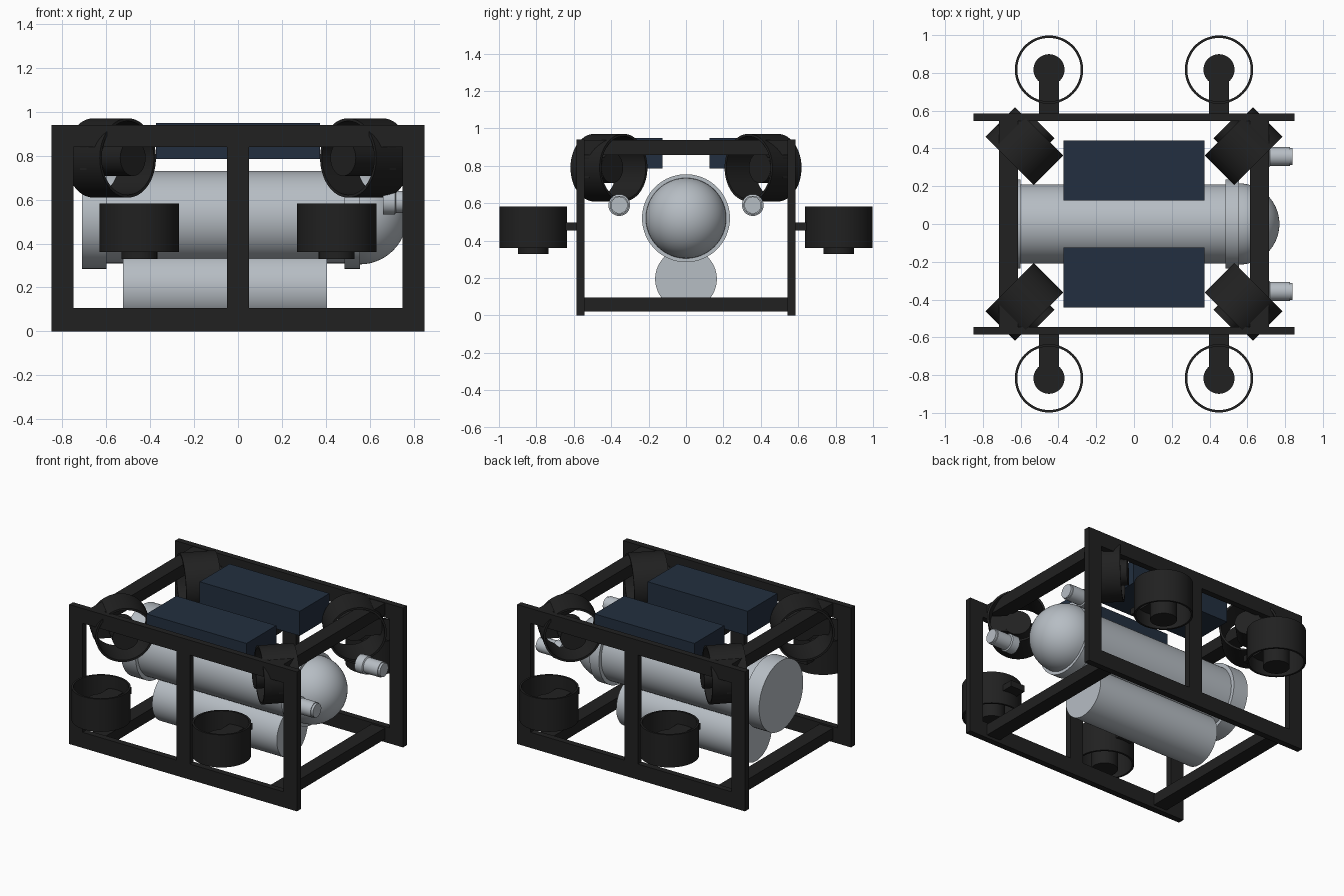
import bpy, bmesh, math
from mathutils import Matrix, Vector

cube = bpy.data.objects.get("Cube")
if cube:
    bpy.data.objects.remove(cube, do_unlink=True)


def material(name, rgb):
    m = bpy.data.materials.new(name)
    m.use_nodes = True
    m.diffuse_color = (*rgb, 1)
    m.node_tree.nodes["Principled BSDF"].inputs["Base Color"].default_value = (*rgb, 1)
    return m


BLACK = material("matte black", (0.015, 0.015, 0.015))
NAVY = material("dark navy", (0.016, 0.028, 0.05))
GREY = material("light grey", (0.47, 0.51, 0.55))


def finish(bm, name, mat, matrix=Matrix(), smooth=True):
    bmesh.ops.recalc_face_normals(bm, faces=bm.faces)
    me = bpy.data.meshes.new(name)
    bm.to_mesh(me)
    bm.free()
    me.materials.append(mat)
    me.transform(matrix)
    ob = bpy.data.objects.new(name, me)
    bpy.context.collection.objects.link(ob)
    if smooth:
        bpy.ops.object.select_all(action="DESELECT")
        ob.select_set(True)
        bpy.context.view_layer.objects.active = ob
        bpy.ops.object.shade_smooth_by_angle(angle=math.radians(35))
    return ob


def add_box(bm, lo, hi):
    lo, hi = Vector(lo), Vector(hi)
    m = Matrix.Translation((lo + hi) / 2) @ Matrix.Diagonal((*(hi - lo), 1))
    bmesh.ops.create_cube(bm, size=1, matrix=m)


def box(name, mat, lo, hi, matrix=Matrix()):
    bm = bmesh.new()
    add_box(bm, lo, hi)
    return finish(bm, name, mat, matrix, smooth=False)


def lathe(name, mat, profile, matrix, closed=False, steps=64):
    """Spin (radius, height) points around local z."""
    bm = bmesh.new()
    vs = [bm.verts.new((r, 0, h)) for r, h in profile]
    es = [bm.edges.new(p) for p in zip(vs, vs[1:])]
    if closed:
        es.append(bm.edges.new((vs[-1], vs[0])))
    bmesh.ops.spin(bm, geom=vs + es, axis=(0, 0, 1), cent=(0, 0, 0),
                   angle=math.tau, steps=steps)
    bmesh.ops.remove_doubles(bm, verts=bm.verts, dist=1e-4)
    return finish(bm, name, mat, matrix)


def along_x(y, z):
    return Matrix.Translation((0, y, z)) @ Matrix.Rotation(math.pi / 2, 4, "Y")


# Side frames: a flat rectangle cut by two windows
xs = [-0.85, -0.75, -0.05, 0.05, 0.75, 0.85]
zs = [0, 0.105, 0.84, 0.94]
for side, name in ((-1, "front_frame"), (1, "back_frame")):
    bm = bmesh.new()
    grid = [[bm.verts.new((x, side * 0.544, z)) for z in zs] for x in xs]
    for i in range(5):
        for j in range(3):
            if not (j == 1 and i in (1, 3)):
                bm.faces.new((grid[i][j], grid[i + 1][j],
                              grid[i + 1][j + 1], grid[i][j + 1]))
    ext = bmesh.ops.extrude_face_region(bm, geom=bm.faces[:])
    bmesh.ops.translate(bm, vec=(0, side * 0.041, 0),
                        verts=[g for g in ext["geom"] if isinstance(g, bmesh.types.BMVert)])
    finish(bm, name, BLACK, smooth=False)

# Cross bars joining the side frames
for side, word in ((-1, "right"), (1, "left")):
    x0, x1 = sorted((side * 0.615, side * 0.716))
    box(word + "_lower_bar", BLACK, (x0, -0.545, 0.02), (x1, 0.545, 0.095))
    box(word + "_upper_bar", BLACK, (x0, -0.545, 0.857), (x1, 0.545, 0.937))

# Floats on top
for side, word in ((-1, "front"), (1, "back")):
    y0, y1 = sorted((side * 0.125, side * 0.442))
    box(word + "_float", NAVY, (-0.373, y0, 0.785), (0.373, y1, 0.95))

# Main hull with end flanges and a rounded nose
hull = [(0, -0.71), (0.235, -0.71), (0.235, -0.60), (0.21, -0.60), (0.21, 0.485),
        (0.235, 0.485), (0.235, 0.555), (0.215, 0.555)]
for i in range(1, 15):
    a = i * math.pi / 28
    hull.append((0.215 * math.cos(a), 0.555 + 0.215 * math.sin(a)))
lathe("main_hull", GREY, hull, along_x(0, 0.52))

# Lower battery tube
lathe("battery_tube", GREY, [(0, -0.525), (0.165, -0.525), (0.165, 0.405), (0, 0.405)],
      along_x(0, 0.195))

# Lamps
for side, word in ((-1, "front"), (1, "back")):
    lathe(word + "_lamp", GREY,
          [(0, 0.66), (0.058, 0.66), (0.058, 0.715), (0.05, 0.72), (0.05, 0.825),
           (0.045, 0.825), (0.045, 0.84), (0, 0.84)],
          along_x(side * 0.357, 0.59), steps=40)


# Thruster: duct ring around local z, hub sticking out at -z, arm along +y
def thruster(name, matrix, arm_length):
    lathe(name + "_duct", BLACK, [(0.168, -0.11), (0.181, -0.11), (0.181, 0.11), (0.168, 0.11)],
          matrix, closed=True)
    lathe(name + "_hub", BLACK, [(0, -0.143), (0.082, -0.143), (0.082, 0.025), (0, 0.025)],
          matrix, steps=40)
    box(name + "_arm", BLACK, (-0.054, 0.03, -0.018), (0.054, arm_length, 0.024), matrix)


for sx, wx in ((-1, "right"), (1, "left")):
    for sy, wy in ((-1, "front"), (1, "back")):
        # Lifting thrusters outside the frame
        turn = Matrix.Rotation(math.pi if sy > 0 else 0, 4, "Z")
        thruster(f"{wy}_{wx}_lift_thruster",
                 Matrix.Translation((sx * 0.45, sy * 0.817, 0.472)) @ turn, 0.25)
        # Steering thrusters in the corners, turned 45 degrees
        axis = Vector((sx, -sy, 0)).normalized()
        arm = Vector((sx, sy, 0)).normalized()
        rot = Matrix((arm.cross(axis), arm, axis)).transposed().to_4x4()
        thruster(f"{wy}_{wx}_steering_thruster",
                 Matrix.Translation((sx * 0.58, sy * 0.412, 0.79)) @ rot, 0.175)
